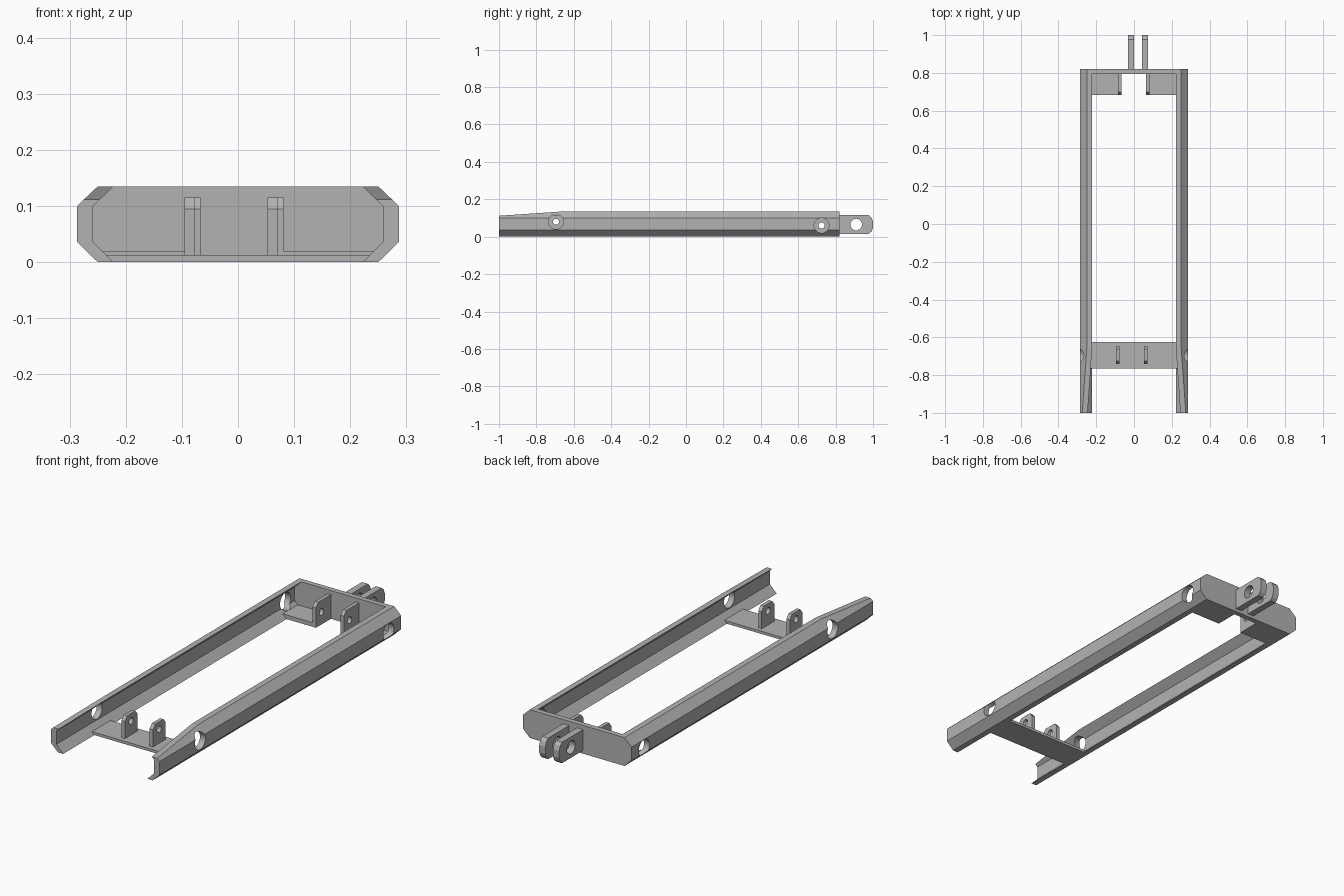
import bpy
import bmesh
import math
from mathutils import Matrix, Vector

cube = bpy.data.objects.get("Cube")
if cube:
    bpy.data.objects.remove(cube, do_unlink=True)

grey = bpy.data.materials.new("plain grey")
grey.use_nodes = True
colour = (0.45, 0.45, 0.45, 1)
grey.diffuse_color = colour
grey.node_tree.nodes["Principled BSDF"].inputs["Base Color"].default_value = colour


def make_object(name, bm):
    bmesh.ops.recalc_face_normals(bm, faces=bm.faces)
    mesh = bpy.data.meshes.new(name)
    bm.to_mesh(mesh)
    bm.free()
    mesh.materials.append(grey)
    obj = bpy.data.objects.new(name, mesh)
    bpy.context.collection.objects.link(obj)
    return obj


def extrude(points, axis, start, end):
    """Prism from (x, z) points along y, or from (y, z) points along x."""
    bm = bmesh.new()
    place = (lambda p: (p[0], start, p[1])) if axis == "y" else (lambda p: (start, p[0], p[1]))
    face = bm.faces.new([bm.verts.new(place(p)) for p in points])
    grown = bmesh.ops.extrude_face_region(bm, geom=[face])["geom"]
    shift = Vector((0, end - start, 0) if axis == "y" else (end - start, 0, 0))
    bmesh.ops.translate(bm, vec=shift, verts=[v for v in grown if isinstance(v, bmesh.types.BMVert)])
    return bm


def drill(obj, x, y, z, radius):
    """Cut a round hole along x."""
    bm = bmesh.new()
    matrix = Matrix.Translation((x, y, z)) @ Matrix.Rotation(math.pi / 2, 4, "Y")
    bmesh.ops.create_cone(bm, cap_ends=True, segments=32, radius1=radius,
                          radius2=radius, depth=0.15, matrix=matrix)
    cutter = make_object("hole_cutter", bm)
    cutter.hide_render = True
    cutter.hide_set(True)
    mod = obj.modifiers.new("hole", "BOOLEAN")
    mod.operation = "DIFFERENCE"
    mod.solver = "EXACT"
    mod.object = cutter


FRONT_HOLE = (-0.695, 0.08)
BACK_HOLE = (0.725, 0.06)
TOP = 0.135
REAR = 0.82
PLATE = 0.795

# Side rails: bent channel, top sloped off toward the front, two access holes
outer = [(0.25, TOP), (0.287, 0.1), (0.287, 0.036), (0.25, 0)]
inner = [(0.222, 0), (0.258, 0.036), (0.258, 0.1), (0.222, TOP)]
for name, side in (("left_rail", 1), ("right_rail", -1)):
    bm = extrude([(side * x, z) for x, z in outer + inner], "y", -1, REAR)
    cut = bmesh.ops.bisect_plane(bm, geom=bm.verts[:] + bm.edges[:] + bm.faces[:],
                                 plane_co=(0, -0.66, TOP), plane_no=(0, -0.023, 0.34),
                                 clear_outer=True)["geom_cut"]
    bmesh.ops.holes_fill(bm, edges=[e for e in bm.edges if e.is_boundary])
    rail = make_object(name, bm)
    for y, z in (FRONT_HOLE, BACK_HOLE):
        drill(rail, side * 0.272, y, z, 0.04)

# Rear end plate closing the frame between the rails
half = inner
make_object("rear_plate", extrude(half + [(-x, z) for x, z in reversed(half)], "y", PLATE, REAR))

# Front cross plate, edges following the sloped rail walls
thick = 0.013
make_object("front_cross_plate", extrude(
    [(-0.222, 0), (0.222, 0), (0.222 + thick, thick), (-0.222 - thick, thick)],
    "y", -0.765, -0.625))

# Rear shelf tabs
thick = 0.02
for name, side, edge in (("rear_left_shelf", 1, 0.063), ("rear_right_shelf", -1, 0.067)):
    section = [(edge, 0), (0.222, 0), (0.222 + thick, thick), (edge, thick)]
    make_object(name, extrude([(side * x, z) for x, z in section], "y", 0.683, PLATE))

# Upright lugs with chamfered corners on the front cross plate
front_lug = [(-0.742, 0.012), (-0.742, 0.095), (-0.725, 0.115),
             (-0.663, 0.115), (-0.646, 0.095), (-0.646, 0.012)]
for name, x in (("front_right_lug", -0.095), ("front_left_lug", 0.053)):
    lug = make_object(name, extrude(front_lug, "x", x, x + 0.018))
    drill(lug, x, *FRONT_HOLE, 0.016)

# Upright lugs on the rear shelves, running back to the end plate
rear_lug = [(0.683, 0.018), (0.683, 0.095), (0.7, 0.115), (PLATE, 0.115), (PLATE, 0.018)]
for name, x in (("rear_right_lug", -0.085), ("rear_left_lug", 0.063)):
    lug = make_object(name, extrude(rear_lug, "x", x, x + 0.018))
    drill(lug, x, *BACK_HOLE, 0.016)

# Clevis ears projecting from the back
ear = [(REAR, 0.015), (0.978, 0.015), (0.992, 0.028), (1, 0.048),
       (1, 0.082), (0.992, 0.102), (0.978, 0.115), (REAR, 0.115)]
for name, x in (("right_clevis_ear", -0.031), ("left_clevis_ear", 0.042)):
    plate = make_object(name, extrude(ear, "x", x, x + 0.032))
    drill(plate, x, 0.91, 0.065, 0.031)
